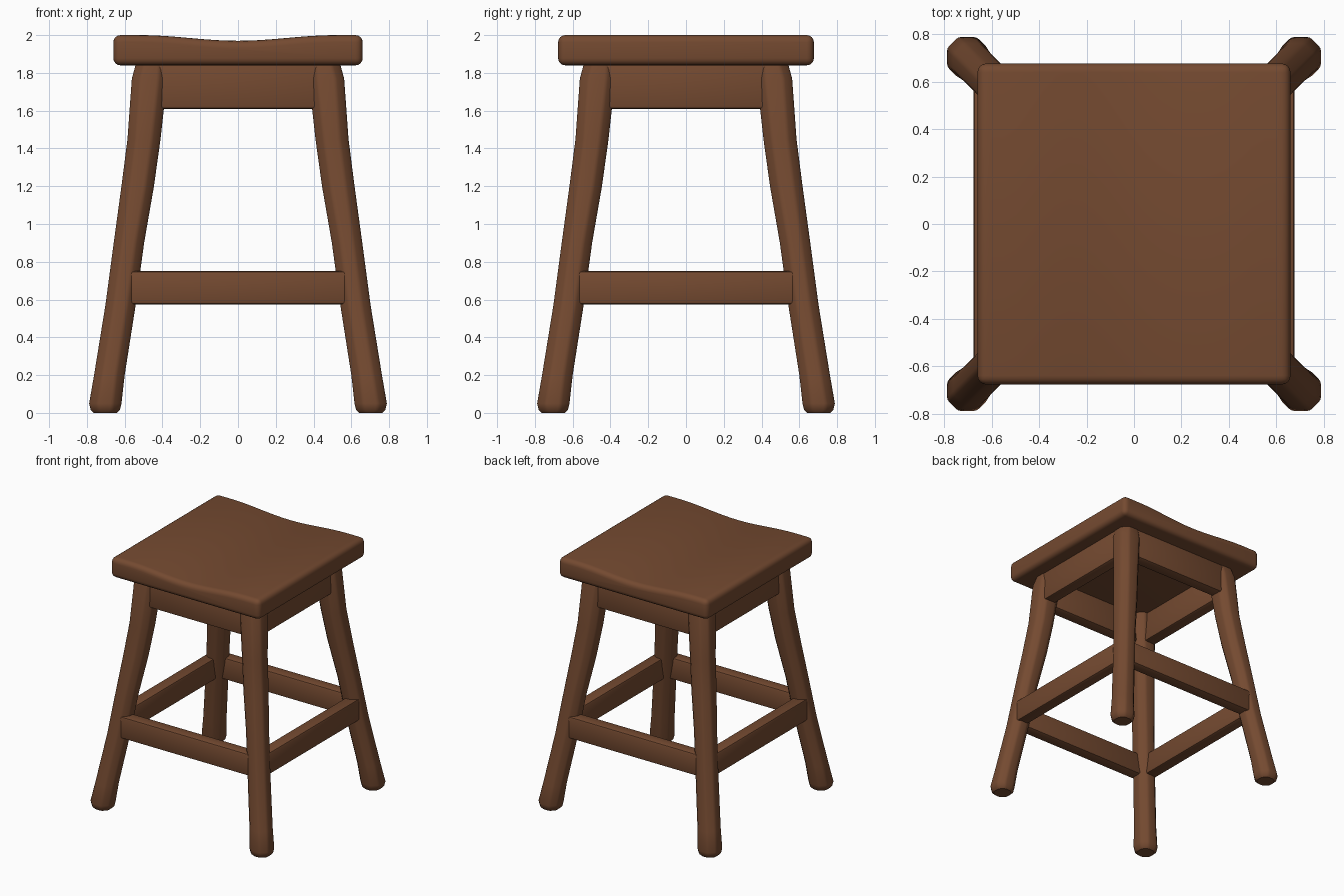
import bpy, bmesh, math

if "Cube" in bpy.data.objects:
    bpy.data.objects.remove(bpy.data.objects["Cube"])

wood = bpy.data.materials.new("brown wood")
wood.diffuse_color = (0.175, 0.068, 0.030, 1.0)
wood.use_nodes = True
wood.node_tree.nodes["Principled BSDF"].inputs["Base Color"].default_value = wood.diffuse_color


def finish(bm, name, bevel=0.0, segments=3):
    """Round the sharp edges, smooth the shading and make the object."""
    bmesh.ops.recalc_face_normals(bm, faces=bm.faces)
    if bevel:
        sharp = [e for e in bm.edges if e.calc_face_angle(0) > math.radians(40)]
        bmesh.ops.bevel(bm, geom=sharp, offset=bevel, segments=segments,
                        profile=0.5, affect='EDGES')
    mesh = bpy.data.meshes.new(name)
    bm.to_mesh(mesh)
    bm.free()
    mesh.materials.append(wood)
    obj = bpy.data.objects.new(name, mesh)
    bpy.context.collection.objects.link(obj)
    bpy.ops.object.select_all(action='DESELECT')
    obj.select_set(True)
    bpy.context.view_layer.objects.active = obj
    bpy.ops.object.shade_smooth_by_angle(angle=math.radians(35))
    return obj


def loft(bm, rings):
    """Skin a stack of equal-sized rings and cap both ends."""
    loops = [[bm.verts.new(p) for p in ring] for ring in rings]
    for a, b in zip(loops, loops[1:]):
        for i in range(len(a)):
            j = (i + 1) % len(a)
            bm.faces.new((a[i], a[j], b[j], b[i]))
    bm.faces.new(loops[0])
    bm.faces.new(loops[-1])


# Seat: a slab whose top dips across x
def make_seat():
    hx, hy, n = 0.66, 0.677, 24
    profile = [(-hx, 1.84), (hx, 1.84)]
    for i in range(n + 1):
        x = hx - 2 * hx * i / n
        dip = 0.03 * math.cos(min(abs(x) / 0.52, 1) * math.pi / 2) ** 2
        profile.append((x, 2.0 - dip))
    bm = bmesh.new()
    loft(bm, [[(x, y, z) for x, z in profile] for y in (-hy, hy)])
    finish(bm, "seat", 0.038, 4)


# Legs: splayed, chamfered square posts (height, inner, outer, chamfer)
LEG = [(0.0, 0.64, 0.765, 0.035), (0.015, 0.625, 0.78, 0.042),
       (0.05, 0.617, 0.788, 0.046), (0.2, 0.60, 0.762, 0.046),
       (0.57, 0.542, 0.702, 0.046), (0.9, 0.497, 0.658, 0.046),
       (1.2, 0.445, 0.617, 0.046), (1.45, 0.41, 0.585, 0.046),
       (1.77, 0.375, 0.562, 0.046), (1.85, 0.37, 0.54, 0.046)]


def make_leg(name, sx, sy):
    rings = []
    for z, a, b, c in LEG:
        section = [(a + c, a), (b - c, a), (b, a + c), (b, b - c),
                   (b - c, b), (a + c, b), (a, b - c), (a, a + c)]
        rings.append([(sx * x, sy * y, z) for x, y in section])
    bm = bmesh.new()
    loft(bm, rings)
    # soften the eight long edges of the post
    bmesh.ops.recalc_face_normals(bm, faces=bm.faces)
    long_edges = [e for e in bm.edges
                  if abs(e.verts[0].co.z - e.verts[1].co.z) > 0.01]
    bmesh.ops.bevel(bm, geom=long_edges, offset=0.012, segments=2,
                    profile=0.5, affect='EDGES')
    finish(bm, name)


# Rails: rounded boards between the legs, one per side
def make_rail(name, side, half_bottom, half_top, inner, outer, z0, z1):
    c, s = round(math.cos(side)), round(math.sin(side))
    rings = []
    for z, h in ((z0, half_bottom), (z1, half_top)):
        pts = [(-h, -outer), (h, -outer), (h, -inner), (-h, -inner)]
        rings.append([(c * x - s * y, s * x + c * y, z) for x, y in pts])
    bm = bmesh.new()
    loft(bm, rings)
    finish(bm, name, 0.015, 2)


make_seat()
for sy, fb in ((-1, "front"), (1, "back")):
    for sx, lr in ((-1, "left"), (1, "right")):
        make_leg(f"{fb}_{lr}_leg", sx, sy)
for k, side in enumerate(("front", "right", "back", "left")):
    turn = k * math.pi / 2
    make_rail(f"{side}_apron", turn, 0.47, 0.44, 0.44, 0.54, 1.61, 1.85)
    make_rail(f"{side}_stretcher", turn, 0.61, 0.59, 0.58, 0.677, 0.575, 0.75)
